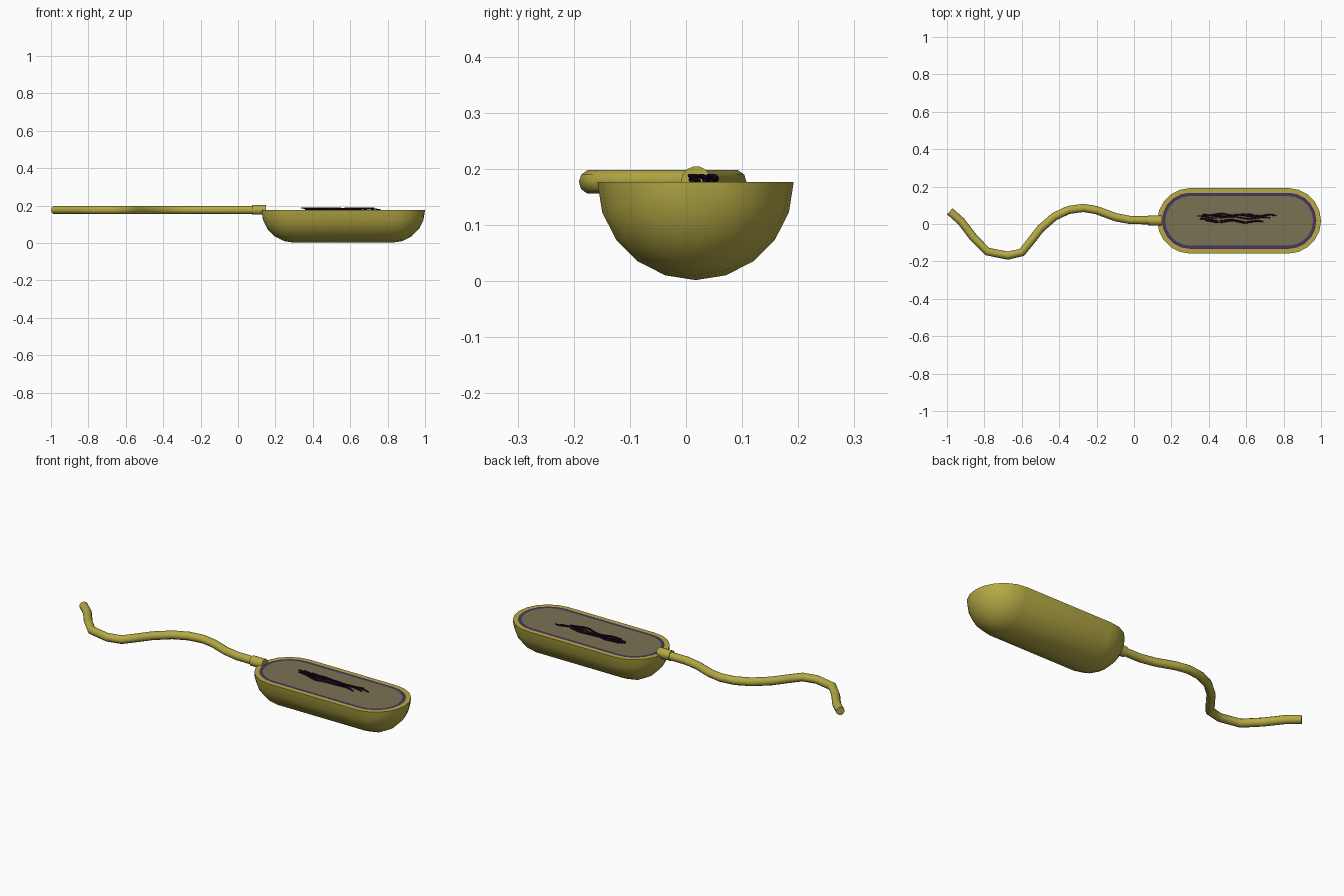
import bpy, bmesh, math, random
from mathutils import Matrix

if "Cube" in bpy.data.objects:
    bpy.data.objects.remove(bpy.data.objects["Cube"], do_unlink=True)

CUT_Z = 0.177            # height of the flat cut
MID_Y = 0.017            # long axis of the body
CAP_LEFT, CAP_RIGHT = 0.30, 0.825
random.seed(4)


def material(name, rgb):
    mat = bpy.data.materials.new(name)
    mat.use_nodes = True
    color = (*rgb, 1)
    mat.diffuse_color = color
    bsdf = mat.node_tree.nodes["Principled BSDF"]
    bsdf.inputs["Base Color"].default_value = color
    bsdf.inputs["Roughness"].default_value = 0.6
    return mat


olive = material("olive", (0.46, 0.40, 0.06))
maroon = material("maroon", (0.10, 0.02, 0.05))
violet = material("violet", (0.05, 0.04, 0.15))
khaki = material("khaki", (0.19, 0.17, 0.085))
ink = material("ink", (0.012, 0.004, 0.018))


def smooth(obj, angle=40):
    bpy.ops.object.select_all(action="DESELECT")
    obj.select_set(True)
    bpy.context.view_layer.objects.active = obj
    bpy.ops.object.shade_smooth_by_angle(angle=math.radians(angle))


def add_mesh(name, bm, mat):
    bmesh.ops.recalc_face_normals(bm, faces=bm.faces)
    mesh = bpy.data.meshes.new(name)
    bm.to_mesh(mesh)
    bm.free()
    mesh.materials.append(mat)
    obj = bpy.data.objects.new(name, mesh)
    bpy.context.collection.objects.link(obj)
    smooth(obj)
    return obj


def stadium(bm, radius, steps=10):
    """Vertices of a rounded outline lying on the cut."""
    verts = []
    for centre, start in ((CAP_RIGHT, -math.pi / 2), (CAP_LEFT, math.pi / 2)):
        for i in range(steps + 1):
            a = start + math.pi * i / steps
            verts.append(bm.verts.new((centre + radius * math.cos(a),
                                       MID_Y + radius * math.sin(a), CUT_Z)))
    return verts


def bridge(bm, a, b):
    n = len(a)
    for i in range(n):
        j = (i + 1) % n
        bm.faces.new((a[i], a[j], b[j], b[i]))


def body_wall(name, radius, inner, mat, steps=5, sides=10):
    """Lower half of a capsule with a flat rim at the cut."""
    bm = bmesh.new()
    stations = []
    for i in range(steps + 1):
        a = math.pi / 2 * i / steps
        stations.append((CAP_LEFT - radius * math.cos(a), radius * math.sin(a)))
    stations += [(CAP_LEFT + CAP_RIGHT - x, r) for x, r in reversed(stations)]
    rows = []
    for x, r in stations:
        row = []
        for k in range(sides + 1):
            a = math.pi * k / sides
            row.append(bm.verts.new((x, MID_Y - r * math.cos(a),
                                     CUT_Z - r * math.sin(a))))
        rows.append(row)
    for p, q in zip(rows, rows[1:]):
        for k in range(sides):
            bm.faces.new((p[k], p[k + 1], q[k + 1], q[k]))
    bridge(bm, stadium(bm, radius), stadium(bm, inner))
    bmesh.ops.remove_doubles(bm, verts=bm.verts, dist=0.0002)
    return add_mesh(name, bm, mat)


def layer(name, radius, inner, mat):
    """Flat ring on the cut, or a full disc when inner is zero."""
    bm = bmesh.new()
    outer = stadium(bm, radius)
    if inner:
        bridge(bm, outer, stadium(bm, inner))
    else:
        bm.faces.new(outer)
    for face in bm.faces:
        face.normal_update()
    return add_mesh(name, bm, mat)


def tube(name, paths, radius, mat, resolution):
    curve = bpy.data.curves.new(name, "CURVE")
    curve.dimensions = "3D"
    curve.bevel_depth = radius
    curve.bevel_resolution = resolution
    curve.use_fill_caps = True
    for path in paths:
        spline = curve.splines.new("POLY")
        spline.points.add(len(path) - 1)
        for point, co in zip(spline.points, path):
            point.co = (*co, 1)
    curve.materials.append(mat)
    obj = bpy.data.objects.new(name, curve)
    bpy.context.collection.objects.link(obj)
    bpy.ops.object.select_all(action="DESELECT")
    obj.select_set(True)
    bpy.context.view_layer.objects.active = obj
    bpy.ops.object.convert(target="MESH")
    smooth(bpy.context.object, 50)


# Halved body and the layers seen on its cut
body_wall("cell_wall", 0.175, 0.150, olive)
layer("outer_membrane", 0.150, 0.145, maroon)
layer("inner_membrane", 0.145, 0.133, violet)
layer("cytoplasm", 0.133, 0, khaki)

# Wavy tail
tail = [(-0.985, 0.068), (-0.925, 0.015), (-0.86, -0.07), (-0.785, -0.147),
        (-0.675, -0.169), (-0.6, -0.152), (-0.55, -0.09), (-0.5, -0.025),
        (-0.425, 0.04), (-0.35, 0.075), (-0.27, 0.086), (-0.2, 0.074),
        (-0.1, 0.037), (-0.02, 0.021), (0.13, 0.02)]
tube("tail", [[(x, y, CUT_Z) for x, y in tail]], 0.022, olive, 3)

# Collar where the tail meets the body
bm = bmesh.new()
bmesh.ops.create_cone(bm, cap_ends=True, segments=14, radius1=0.027,
                      radius2=0.027, depth=0.075,
                      matrix=Matrix.Translation((0.112, 0.018, CUT_Z + 0.001))
                      @ Matrix.Rotation(math.pi / 2, 4, "Y"))
add_mesh("tail_collar", bm, olive)

# Tangled strands lying on the cytoplasm
strands = []
for s in range(7):
    start = random.uniform(0.33, 0.42)
    end = random.uniform(0.66, 0.77)
    y0, y1 = random.uniform(0.005, 0.055), random.uniform(0.005, 0.055)
    phase = random.uniform(0, math.tau)
    path = []
    for i in range(25):
        t = i / 24
        y = y0 + (y1 - y0) * t + 0.005 * math.sin(phase + 14 * t)
        z = CUT_Z + 0.006 + 0.005 * math.sin(phase + 9 * t)
        path.append((start + (end - start) * t, y, z))
    strands.append(path)
tube("genetic_strands", strands, 0.0035, ink, 1)
